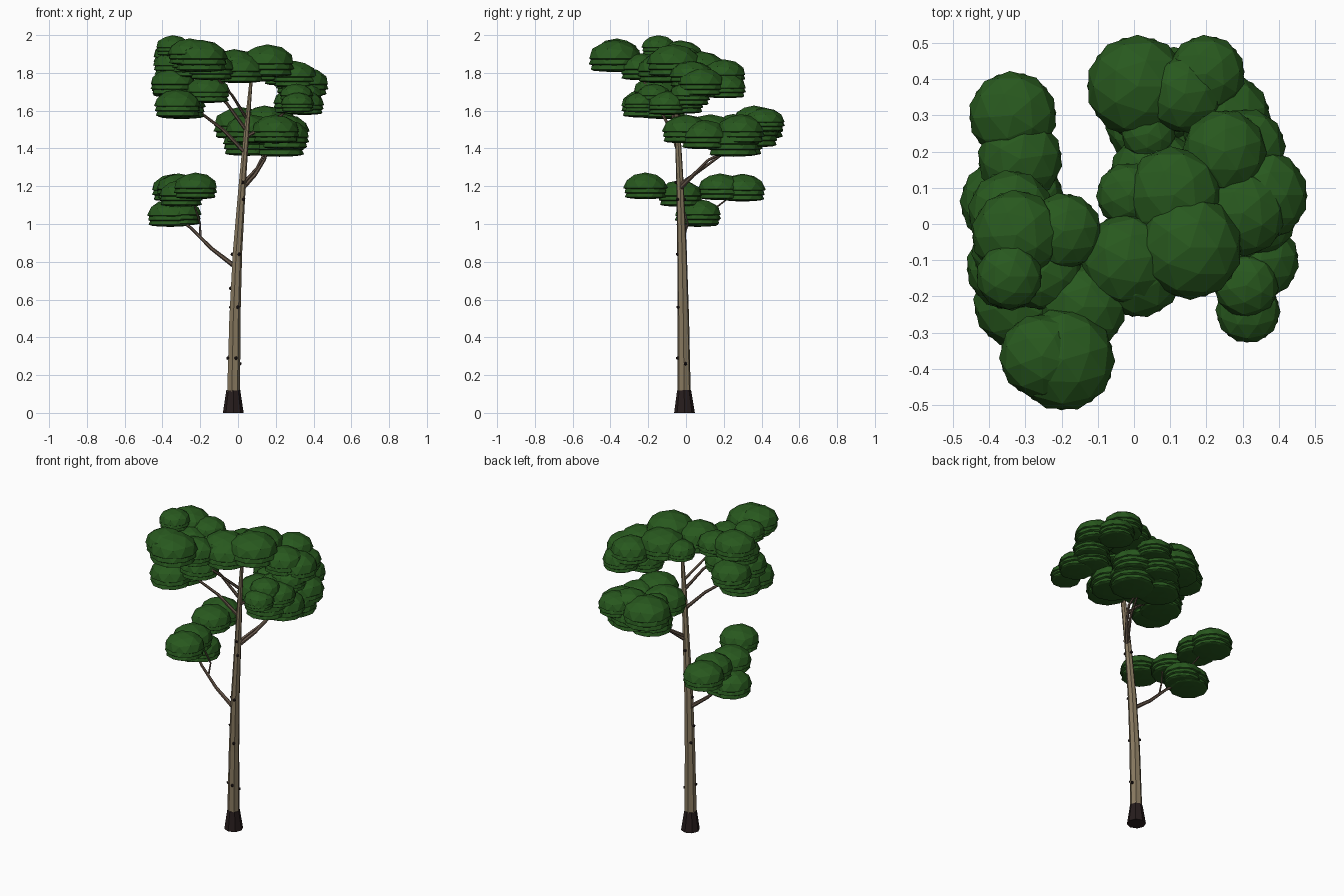
import bpy, bmesh, math
from mathutils import Vector, Matrix


def mat(name, rgb):
    m = bpy.data.materials.new(name)
    m.diffuse_color = (*rgb, 1)
    return m


LEAF = mat("leaf green", (0.021, 0.098, 0.013))
BARK = mat("tan bark", (0.25, 0.195, 0.118))
TWIG = mat("brown branch bark", (0.14, 0.098, 0.07))
BASE = mat("dark root bark", (0.02, 0.012, 0.012))


def finish(bm, name, material):
    bmesh.ops.recalc_face_normals(bm, faces=bm.faces)
    me = bpy.data.meshes.new(name)
    bm.to_mesh(me)
    bm.free()
    me.materials.append(material)
    ob = bpy.data.objects.new(name, me)
    bpy.context.collection.objects.link(ob)
    return ob


def tube(name, pts, sides, material, rib=1.0):
    """Loft of horizontal or tilted rings through (x, y, z, radius)."""
    bm = bmesh.new()
    rings = []
    cs = [Vector(p[:3]) for p in pts]
    for i, p in enumerate(pts):
        d = cs[min(i + 1, len(cs) - 1)] - cs[max(i - 1, 0)]
        q = Vector((0, 0, 1)).rotation_difference(d)
        if i == 0 and p[2] < 0.2:
            q.identity()
        ring = []
        for k in range(sides):
            a = 2 * math.pi * k / sides
            r = p[3] * (rib if k % 2 else 1)
            ring.append(bm.verts.new(cs[i] + q @ Vector((r * math.cos(a), r * math.sin(a), 0))))
        rings.append(ring)
    for a, b in zip(rings, rings[1:]):
        for k in range(sides):
            n = (k + 1) % sides
            bm.faces.new((a[k], a[n], b[n], b[k]))
    bm.faces.new(rings[0])
    bm.faces.new(rings[-1])
    return finish(bm, name, material)


def foliage(name, blobs):
    """Domed leaf pads with sharp-rimmed, flat-bottomed tiers below."""
    bm = bmesh.new()
    for i, (x, y, z, r) in enumerate(blobs):
        for tier, (size, drop) in enumerate(((1, 0), (0.98, 0.2), (0.93, 0.4))):
            vs = bmesh.ops.create_icosphere(bm, subdivisions=2, radius=r * size)["verts"]
            turn = Matrix.Rotation(i * 0.7 + tier * 0.3, 3, 'Z')
            for v in vs:
                v.co = turn @ v.co
                v.co.z *= 0.7 if v.co.z > 0 else 0.1
                v.co += Vector((x, y, z - drop * r))
    return finish(bm, name, LEAF)


# Trunk and flared root
TRUNK = [(-0.025, -0.01, 0.1, 0.036), (-0.018, -0.014, 0.5, 0.031),
         (-0.004, -0.021, 0.85, 0.026), (0.021, -0.031, 1.2, 0.02),
         (0.045, -0.045, 1.5, 0.015), (0.068, -0.055, 1.75, 0.009)]
tube("trunk", TRUNK, 14, BARK, 0.88)
tube("root_flare", [(-0.025, -0.008, 0, 0.055), (-0.025, -0.01, 0.12, 0.037)], 8, BASE)

# Branches
BRANCHES = [
    [(-0.01, -0.02, 0.77, 0.013), (-0.14, -0.02, 0.87, 0.01), (-0.25, -0.01, 0.98, 0.008), (-0.35, 0.05, 1.05, 0.005)],
    [(-0.2, -0.01, 0.935, 0.006), (-0.2, 0.01, 1.0, 0.005), (-0.23, -0.02, 1.1, 0.004)],
    [(-0.27, 0.0, 1.0, 0.006), (-0.3, 0.15, 1.08, 0.005), (-0.33, 0.28, 1.18, 0.004)],
    [(0.025, -0.03, 1.19, 0.013), (0.09, 0.04, 1.26, 0.01), (0.14, 0.12, 1.34, 0.008), (0.16, 0.25, 1.4, 0.005)],
    [(0.025, -0.03, 1.21, 0.011), (0.1, 0.09, 1.295, 0.008), (0.14, 0.2, 1.375, 0.006)],
    [(0.035, -0.04, 1.38, 0.011), (-0.08, -0.08, 1.5, 0.009), (-0.2, -0.13, 1.59, 0.007), (-0.31, -0.18, 1.64, 0.005)],
    [(0.04, -0.045, 1.5, 0.01), (-0.06, -0.09, 1.64, 0.008), (-0.15, -0.13, 1.72, 0.006), (-0.27, -0.1, 1.87, 0.004)],
    [(0.045, -0.045, 1.56, 0.009), (-0.03, -0.16, 1.68, 0.007), (-0.15, -0.28, 1.82, 0.005)],
    [(0.04, -0.045, 1.46, 0.009), (0.18, -0.02, 1.54, 0.007), (0.3, -0.06, 1.63, 0.005), (0.36, 0.05, 1.73, 0.004)],
]
for i, b in enumerate(BRANCHES):
    tube(f"branch_{i + 1}", b, 6, TWIG)

# Small dark knots on the trunk surface: height and angle
bm = bmesh.new()
for z, deg in ((0.26, 15), (0.29, -70), (0.29, 200), (0.56, -60), (0.56, 140), (0.66, 190),
               (0.84, -65), (0.84, 180), (1.13, -50), (1.13, 100), (1.22, -80)):
    for a, b in zip(TRUNK, TRUNK[1:]):
        if a[2] <= z < b[2]:
            t = (z - a[2]) / (b[2] - a[2])
            x, y, _, r = Vector(a).lerp(Vector(b), t)
    ang = math.radians(deg)
    pos = Vector((x + r * math.cos(ang), y + r * math.sin(ang), z))
    bmesh.ops.create_icosphere(bm, subdivisions=1, radius=0.01, matrix=Matrix.Translation(pos))
finish(bm, "knots", BASE)

# Leaf pads per bough: x, y, z, radius
foliage("lower_left_leaves", [
    (-0.225, -0.215, 1.19, 0.118), (-0.335, 0.3, 1.18, 0.123), (-0.315, 0.18, 1.185, 0.118),
    (-0.30, -0.03, 1.15, 0.118), (-0.36, 0.06, 1.045, 0.122), (-0.31, 0.07, 1.05, 0.118)])
foliage("upper_left_leaves", [
    (-0.345, -0.145, 1.935, 0.092), (-0.325, -0.03, 1.885, 0.125), (-0.195, -0.02, 1.865, 0.107),
    (-0.25, -0.13, 1.83, 0.11), (-0.195, -0.375, 1.875, 0.143), (-0.255, -0.365, 1.9, 0.118),
    (-0.33, -0.07, 1.84, 0.12)])
foliage("middle_left_leaves", [
    (-0.14, -0.23, 1.82, 0.12), (-0.345, -0.12, 1.74, 0.12), (-0.34, 0.03, 1.73, 0.12),
    (-0.32, -0.22, 1.625, 0.125), (-0.3, -0.12, 1.62, 0.13), (-0.16, -0.16, 1.7, 0.12)])
foliage("crown_leaves", [
    (0.155, -0.065, 1.85, 0.145), (0.11, 0.08, 1.82, 0.135), (-0.02, -0.1, 1.835, 0.13),
    (0.01, -0.13, 1.81, 0.13), (0.25, 0.2, 1.79, 0.117), (-0.015, 0.08, 1.81, 0.09)])
foliage("right_leaves", [
    (0.355, 0.08, 1.74, 0.127), (0.30, 0.03, 1.78, 0.12), (0.35, -0.1, 1.63, 0.107),
    (0.31, -0.17, 1.68, 0.09), (0.315, -0.24, 1.635, 0.09), (0.31, 0.21, 1.72, 0.11),
    (0.34, 0.02, 1.68, 0.11), (0.3, -0.02, 1.64, 0.115)])
foliage("middle_back_leaves", [
    (0.01, 0.38, 1.52, 0.143), (0.2, 0.415, 1.54, 0.108), (0.14, 0.36, 1.55, 0.11),
    (0.04, 0.25, 1.53, 0.075), (0.25, 0.29, 1.49, 0.13), (0.22, 0.25, 1.425, 0.14),
    (0.05, 0.28, 1.425, 0.13), (0.06, 0.13, 1.49, 0.13), (0.2, 0.0, 1.49, 0.128),
    (0.25, 0.1, 1.46, 0.13), (0.12, 0.36, 1.47, 0.13)])
